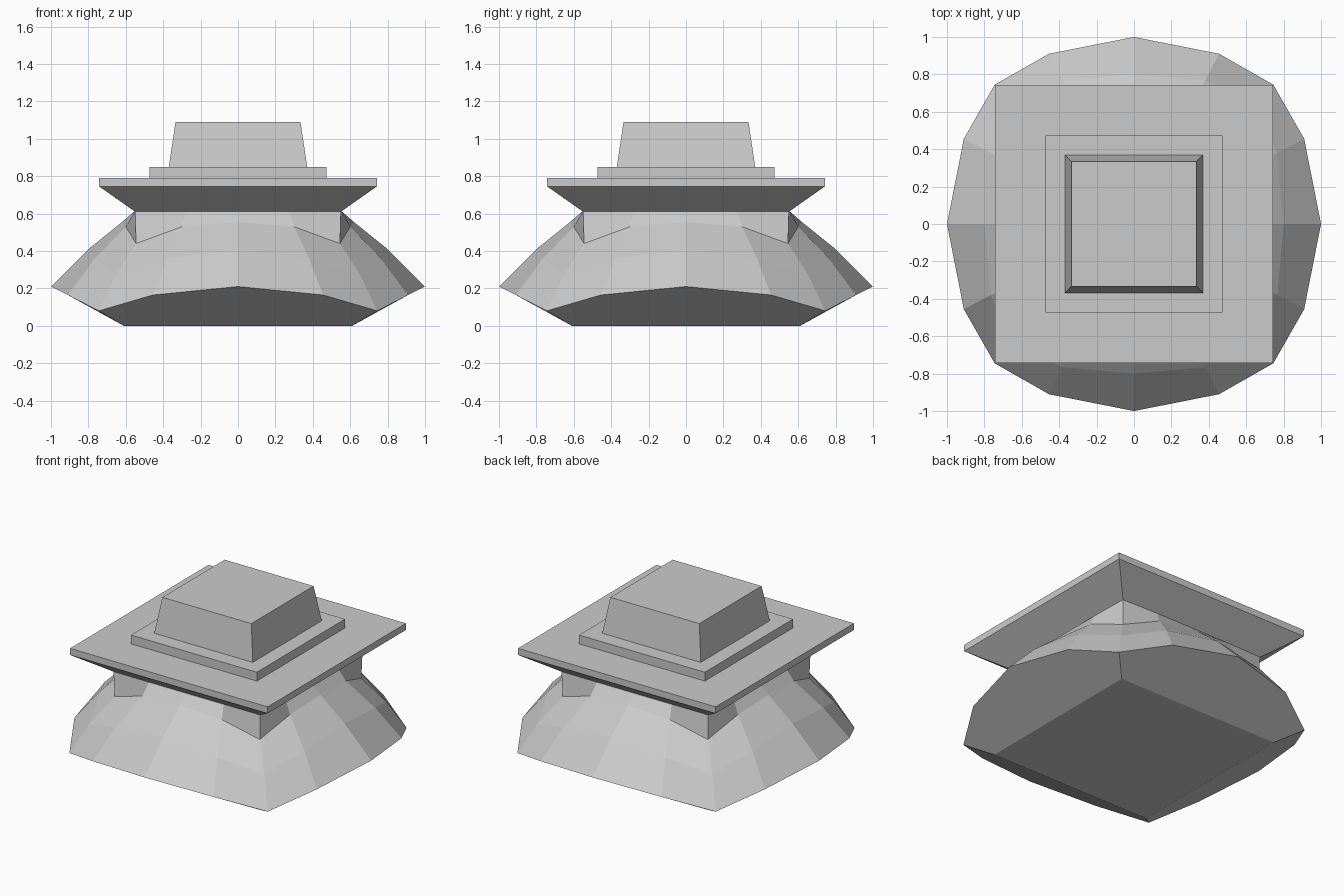
import bpy, bmesh
from mathutils import Vector, Matrix
from math import pi

if "Cube" in bpy.data.objects:
    bpy.data.objects.remove(bpy.data.objects["Cube"], do_unlink=True)

stone = bpy.data.materials.new("grey_stone")
stone.use_nodes = True
colour = (0.6, 0.6, 0.6, 1)
stone.diffuse_color = colour
stone.node_tree.nodes["Principled BSDF"].inputs["Base Color"].default_value = colour


def finish(bm, name):
    bmesh.ops.recalc_face_normals(bm, faces=bm.faces)
    mesh = bpy.data.meshes.new(name)
    bm.to_mesh(mesh)
    bm.free()
    mesh.materials.append(stone)
    obj = bpy.data.objects.new(name, mesh)
    bpy.context.collection.objects.link(obj)
    return obj


def turned(bm, points):
    """Repeat the points of one side around the four sides."""
    return [bm.verts.new(Matrix.Rotation(side * pi / 2, 3, 'Z') @ Vector(p))
            for side in range(4) for p in points]


def bridge(bm, low, high):
    n = len(low)
    for i in range(n):
        j = (i + 1) % n
        bm.faces.new((low[i], low[j], high[j], high[i]))


def square_stack(name, levels):
    """Square block through (half width, height) levels."""
    bm = bmesh.new()
    rings = [turned(bm, [(-w, -w, z)]) for w, z in levels]
    for low, high in zip(rings, rings[1:]):
        bridge(bm, low, high)
    bm.faces.new(rings[0])
    bm.faces.new(rings[-1])
    return finish(bm, name)


# Bulging body: each ring has a corner, a quarter point and a side middle
body_rings = [
    ((0.745, 0.08), (0.455, 0.91, 0.165), (1.0, 0.21)),
    ((0.655, 0.27), (0.38, 0.765, 0.36), (0.8, 0.41)),
    ((0.545, 0.44), (0.30, 0.60, 0.53), (0.62, 0.555)),
    ((0.55, 0.612), (0.28, 0.555, 0.612), (0.555, 0.612)),
]
bm = bmesh.new()
rings = []
for (k, kz), (fx, fy, fz), (m, mz) in body_rings:
    rings.append(turned(bm, [(-k, -k, kz), (-fx, -fy, fz), (0, -m, mz), (fx, -fy, fz)]))
for low, high in zip(rings, rings[1:]):
    bridge(bm, low, high)
bm.faces.new(rings[-1])

# Flared underside, one flat panel per side
foot = turned(bm, [(-0.61, -0.61, 0)])
bm.faces.new(foot)
for s in range(4):
    rim = [rings[0][(s * 4 + i) % 16] for i in range(5)]
    bm.faces.new([foot[s], foot[(s + 1) % 4]] + rim[::-1])
finish(bm, "body")

# Square tiers above the body
square_stack("flared_plate", [(0.55, 0.61), (0.742, 0.745), (0.742, 0.79)])
square_stack("step", [(0.473, 0.79), (0.473, 0.85)])
square_stack("top_block", [(0.37, 0.85), (0.334, 1.09)])
